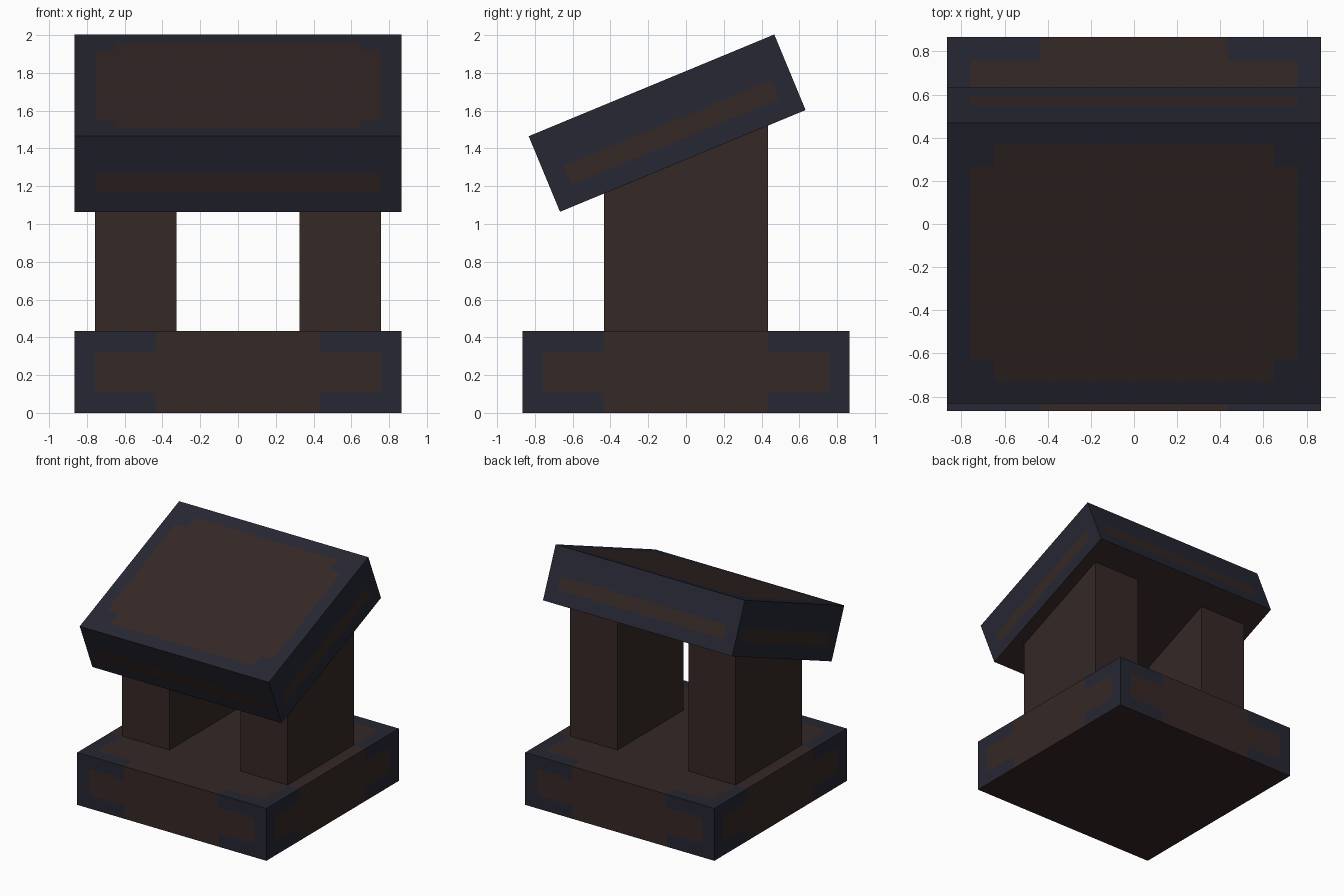
import bpy, bmesh, math
from mathutils import Matrix, Vector

cube = bpy.data.objects.get("Cube")
if cube:
    bpy.data.objects.remove(cube, do_unlink=True)

U = 1.732 / 16          # modelling unit: the base is 16 units wide
TILT = math.radians(22.5)


def material(name, rgb):
    m = bpy.data.materials.new(name)
    m.use_nodes = True
    m.diffuse_color = (*rgb, 1)
    bsdf = m.node_tree.nodes["Principled BSDF"]
    bsdf.inputs["Base Color"].default_value = (*rgb, 1)
    return m


brown = material("dark_brown", (0.035, 0.021, 0.019))
navy = material("dark_navy", (0.019, 0.020, 0.032))


def block(name, low, high, cuts=((), (), ()), is_navy=None, shape=None):
    """Box in units, cut along each axis, with trim faces chosen by a rule."""
    bm = bmesh.new()
    low, high = Vector(low), Vector(high)
    bmesh.ops.create_cube(bm, size=1)
    for v in bm.verts:
        v.co = Vector([(l + h) / 2 + c * (h - l) for l, h, c in zip(low, high, v.co)])
    for axis, values in enumerate(cuts):
        normal = Vector([float(i == axis) for i in range(3)])
        for value in values:
            bmesh.ops.bisect_plane(bm, geom=bm.verts[:] + bm.edges[:] + bm.faces[:],
                                   plane_co=normal * value, plane_no=normal)
    bm.normal_update()
    if is_navy:
        for f in bm.faces:
            f.material_index = int(is_navy(f.calc_center_median(), f.normal))
    if shape:
        for v in bm.verts:
            v.co = shape(v.co)
    bmesh.ops.scale(bm, vec=(U, U, U), verts=bm.verts)
    mesh = bpy.data.meshes.new(name)
    bm.to_mesh(mesh)
    bm.free()
    mesh.materials.append(brown)
    mesh.materials.append(navy)
    obj = bpy.data.objects.new(name, mesh)
    bpy.context.collection.objects.link(obj)
    return obj


# Base: navy corner brackets on the top and sides, plain underside
def base_trim(c, n):
    if n.z < -0.5:
        return False
    x, y = abs(c.x), abs(c.y)
    if n.z > 0.5:
        return min(x, y) > 4 and max(x, y) > 7
    along = y if abs(n.x) > 0.5 else x
    return along > 4 and (along > 7 or abs(c.z - 2) > 1)


block("base", (-8, -8, 0), (8, 8, 4),
      ((-7, -4, 4, 7), (-7, -4, 4, 7), (1, 3)), base_trim)


# Sloping desk: brown panel on top, one thin brown strip around the sides
def desk_trim(c, n):
    if n.z < -0.5:
        return False
    x, y = abs(c.x), abs(c.y)
    if n.z > 0.5:
        return x > 7 or y > 5.5 or (x > 6 and y > 4.5)
    inset = y > 5.5 if abs(n.x) > 0.5 else x > 7
    return inset or not 1 < c.z < 2


desk = block("desk", (-8, -6.5, 0), (8, 6.5, 4),
             ((-7, -6, 6, 7), (-5.5, -4.5, 4.5, 5.5), (1, 2)), desk_trim)
under = Vector((0, -0.017, 1.334))     # middle of the desk underside
desk.data.transform(Matrix.Translation(under) @ Matrix.Rotation(TILT, 4, "X"))


# Two legs, their tops sheared to meet the desk
def slope_top(co):
    if co.z > 5:
        co = co.copy()
        co.z = under.z / U + (co.y - under.y / U) * math.tan(TILT)
    return co


for name, x in (("left_leg", 5), ("right_leg", -5)):
    block(name, (x - 2, -4, 4), (x + 2, 4, 12), shape=slope_top)
